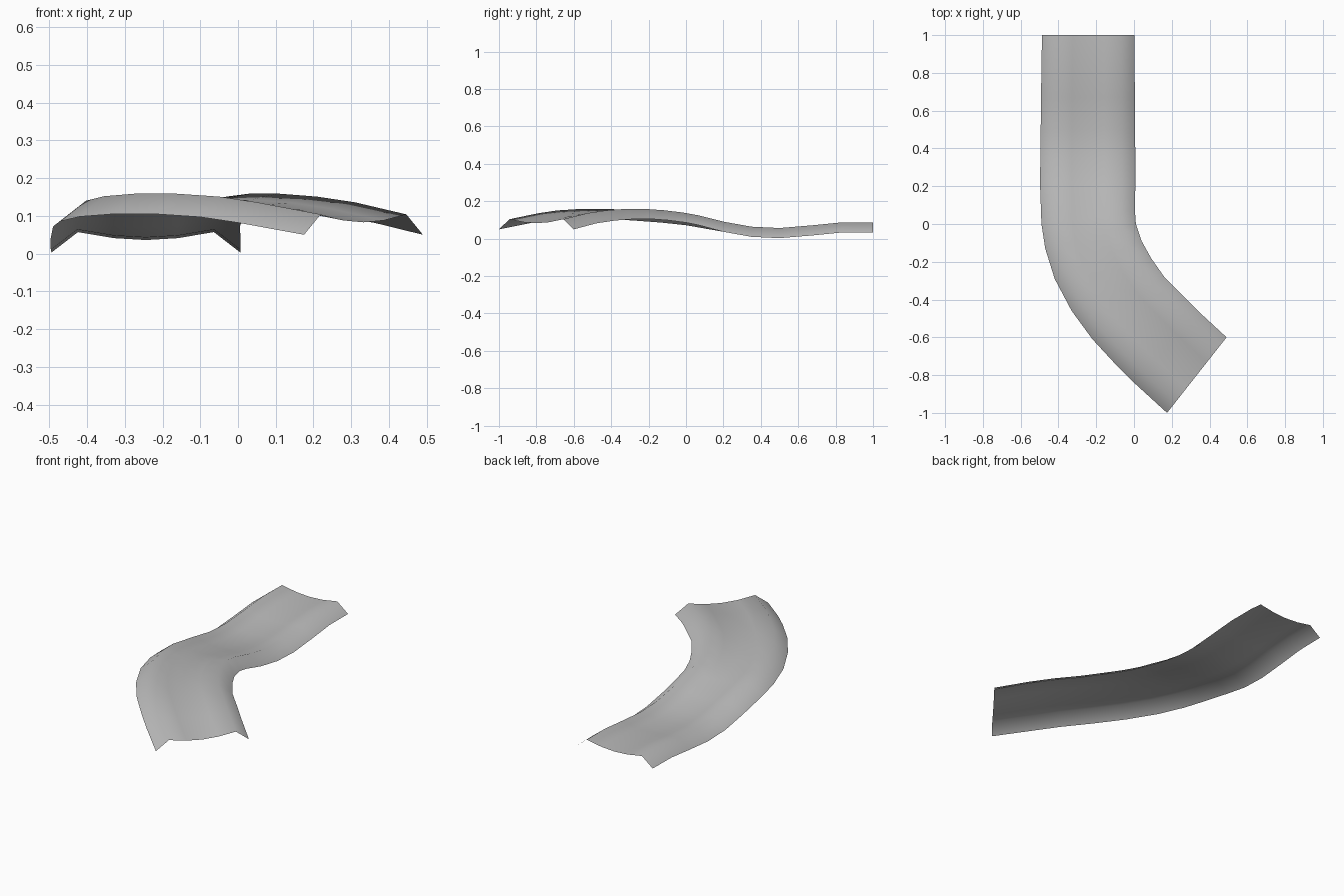
import bpy
import bmesh
from mathutils import Vector

cube = bpy.data.objects.get("Cube")
if cube:
    bpy.data.objects.remove(cube, do_unlink=True)


def make_material(name, color):
    mat = bpy.data.materials.new(name)
    mat.use_nodes = True
    mat.diffuse_color = color
    shader = mat.node_tree.nodes["Principled BSDF"]
    shader.inputs["Base Color"].default_value = color
    return mat


def sweep_sheet(name, stations, profile, material):
    """Stretch an open cross-section between paired rim points and skin it."""
    bm = bmesh.new()
    rows = []
    for outer_x, outer_y, inner_x, inner_y, rim_z in stations:
        outer = Vector((outer_x, outer_y, rim_z))
        inner = Vector((inner_x, inner_y, rim_z))
        row = []
        for across, rise in profile:
            point = outer.lerp(inner, across)
            point.z += rise
            row.append(bm.verts.new(point))
        rows.append(row)

    # Skin neighbouring rows with upward-facing quads
    for row, following in zip(rows, rows[1:]):
        for k in range(len(profile) - 1):
            face = bm.faces.new((row[k], following[k],
                                 following[k + 1], row[k + 1]))
            face.smooth = True

    mesh = bpy.data.meshes.new(name)
    bm.to_mesh(mesh)
    bm.free()
    mesh.materials.append(material)
    obj = bpy.data.objects.new(name, mesh)
    bpy.context.collection.objects.link(obj)
    return obj


# Cross-section: drooping rims, two raised shoulders, shallow dished middle
half_profile = [(0, 0), (.14, .054), (.33, .038)]
mirrored = [(1 - across, rise) for across, rise in reversed(half_profile)]
profile = half_profile + [(.5, .033)] + mirrored

# Stations from the back end to the front: outer rim, inner rim, rim height
straight_run = [
    (-.487, 1, .003, 1, .033),
    (-.49, .83, .003, .83, .033),
    (-.492, .67, .005, .67, .017),
    (-.494, .5, .006, .5, .003),
    (-.496, .35, .007, .35, .01),
    (-.497, .2, .007, .2, .037),
]
bend = [
    (-.49, 0, .005, .07, .072),
    (-.47, -.13, .01, 0, .086),
    (-.42, -.29, .04, -.09, .098),
    (-.33, -.46, .09, -.18, .105),
    (-.22, -.61, .16, -.28, .105),
    (-.1, -.74, .26, -.38, .097),
    (0, -.84, .36, -.48, .082),
    (.175, -1, .49, -.6, .05),
]

grey = make_material("plain grey", (.5, .5, .5, 1))
sweep_sheet("curved_track", straight_run + bend, profile, grey)
